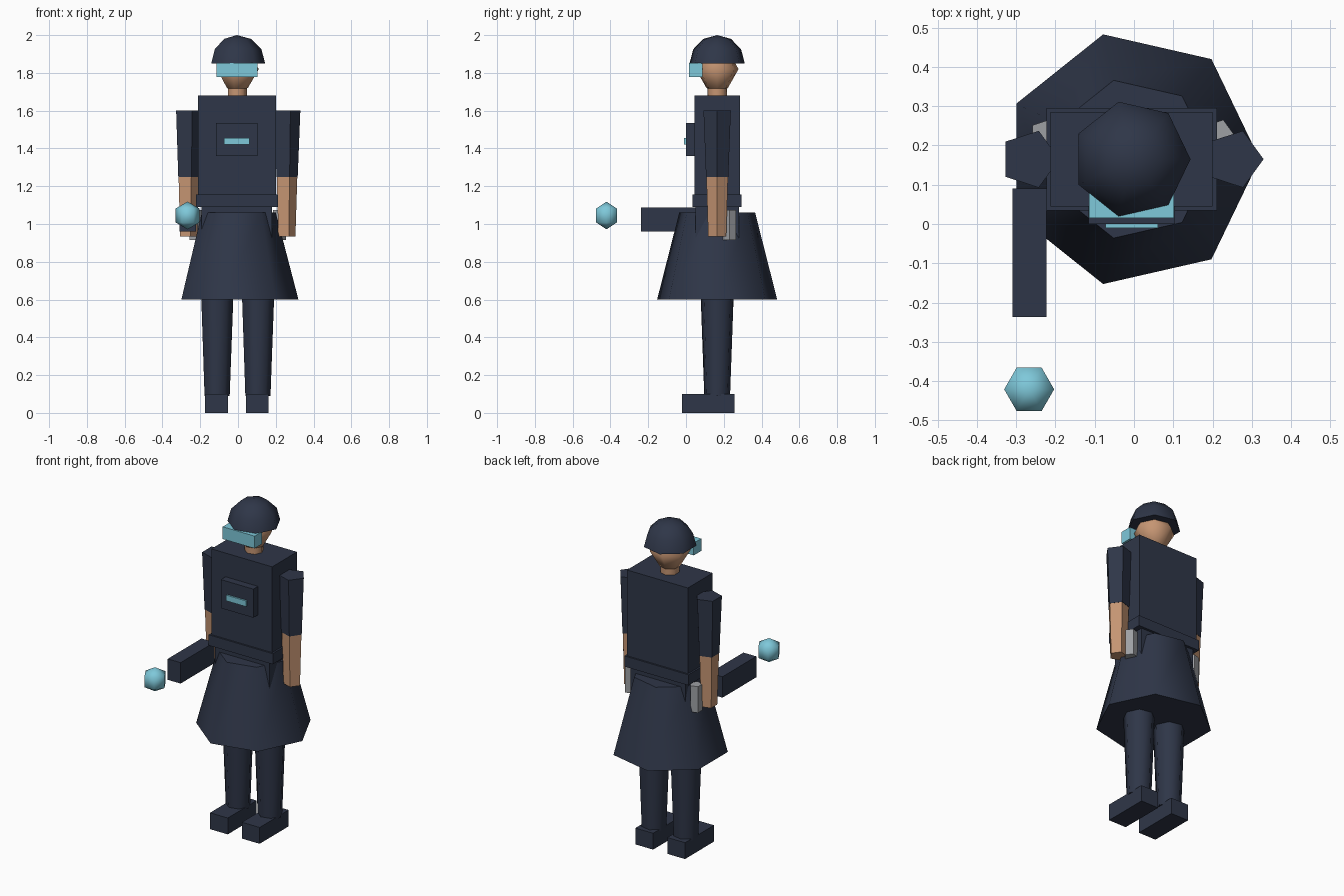
import bpy, bmesh, math

cube = bpy.data.objects.get("Cube")
if cube:
    bpy.data.objects.remove(cube, do_unlink=True)

CX, CY = -0.006, 0.165  # body axis


def material(name, rgb):
    m = bpy.data.materials.new(name)
    m.use_nodes = True
    m.diffuse_color = (*rgb, 1)
    m.node_tree.nodes["Principled BSDF"].inputs["Base Color"].default_value = (*rgb, 1)
    return m


NAVY = material("navy cloth", (0.028, 0.037, 0.065))
SKIN = material("skin", (0.56, 0.30, 0.17))
CYAN = material("glowing cyan", (0.21, 0.58, 0.70))
GREY = material("grey metal", (0.34, 0.35, 0.37))


def finish(name, bm, mat, smooth):
    bmesh.ops.recalc_face_normals(bm, faces=bm.faces)
    mesh = bpy.data.meshes.new(name)
    bm.to_mesh(mesh)
    bm.free()
    mesh.materials.append(mat)
    ob = bpy.data.objects.new(name, mesh)
    bpy.context.collection.objects.link(ob)
    if smooth:
        bpy.ops.object.select_all(action="DESELECT")
        ob.select_set(True)
        bpy.context.view_layer.objects.active = ob
        bpy.ops.object.shade_smooth_by_angle(angle=math.radians(62))
    return ob


def box(name, mat, x, y, z):
    """Box from (min, max) pairs."""
    bm = bmesh.new()
    bmesh.ops.create_cube(bm, size=1)
    for v in bm.verts:
        for i, (lo, hi) in enumerate((x, y, z)):
            v.co[i] = lo if v.co[i] < 0 else hi
    return finish(name, bm, mat, False)


def lathe(name, mat, x, y, profile, sides):
    """Turned solid from (radius, height) points, first corner facing +x."""
    bm = bmesh.new()
    rings = []
    for r, z in profile:
        if r < 1e-6:
            rings.append([bm.verts.new((x, y, z))] * sides)
            continue
        turn = [2 * math.pi * i / sides for i in range(sides)]
        rings.append([bm.verts.new((x + r * math.cos(a), y + r * math.sin(a), z)) for a in turn])
    for low, high in zip(rings, rings[1:]):
        for i in range(sides):
            j = (i + 1) % sides
            bm.faces.new(dict.fromkeys((low[i], low[j], high[j], high[i])))
    for ring in (rings[0], rings[-1]):
        if ring[0] is not ring[1]:
            bm.faces.new(ring)
    return finish(name, bm, mat, True)


def arc(radius, z, degrees):
    """Round profile at the given latitudes."""
    return [(radius * math.cos(math.radians(d)) if abs(d) < 90 else 0,
             z + radius * math.sin(math.radians(d))) for d in degrees]


def centred(half, c=CX):
    return (c - half, c + half)


# Trunk and clothing
box("torso", NAVY, centred(0.206), centred(0.12, CY), (1.10, 1.68))
box("belt", NAVY, centred(0.217), centred(0.13, CY), (1.09, 1.155))
box("hips", NAVY, centred(0.186), centred(0.115, CY), (0.90, 1.10))
lathe("skirt", NAVY, CX, CY, [(0.326, 0.60), (0.206, 1.06)], 7)

# Chest unit
box("chest_pack", NAVY, centred(0.11), (0, 0.06), (1.36, 1.535))
box("chest_light", CYAN, centred(0.067), (-0.01, 0.005), (1.42, 1.455))

# Head
lathe("neck", SKIN, CX, CY, [(0.053, 1.66), (0.053, 1.72)], 7)
lathe("head", SKIN, CX, CY, arc(0.116, 1.82, (-90, -60, 0, 60, 90)), 7)
lathe("helmet", NAVY, CX, CY, arc(0.15, 1.85, (0, 30, 60, 90)), 7)
box("visor", CYAN, centred(0.108), (0.015, 0.088), (1.778, 1.853))

# Limbs and hip canisters on both sides
for side, s in (("left", 1), ("right", -1)):
    leg, arm, hip = CX + s * 0.108, CX + s * 0.26, CX + s * 0.222
    box(side + "_shoe", NAVY, centred(0.06, leg), (-0.022, 0.258), (0, 0.10))
    lathe(side + "_leg", NAVY, leg, CY, [(0.07, 0.09), (0.098, 0.85)], 7)
    lathe(side + "_sleeve", NAVY, arm, CY, [(0.062, 1.25), (0.076, 1.60)], 5)
    lathe(side + "_forearm", SKIN, arm, CY, [(0.05, 0.935), (0.06, 1.25)], 5)
    lathe(side + "_canister", GREY, hip, 0.23, [(0.037, 0.915), (0.037, 1.075)], 5)

# Hand-held emitter and its floating orb
box("emitter", NAVY, (-0.31, -0.223), (-0.237, 0.09), (0.96, 1.088))
lathe("orb", CYAN, -0.267, -0.421, arc(0.0735, 1.045, (-90, -30, 30, 90)), 6)
